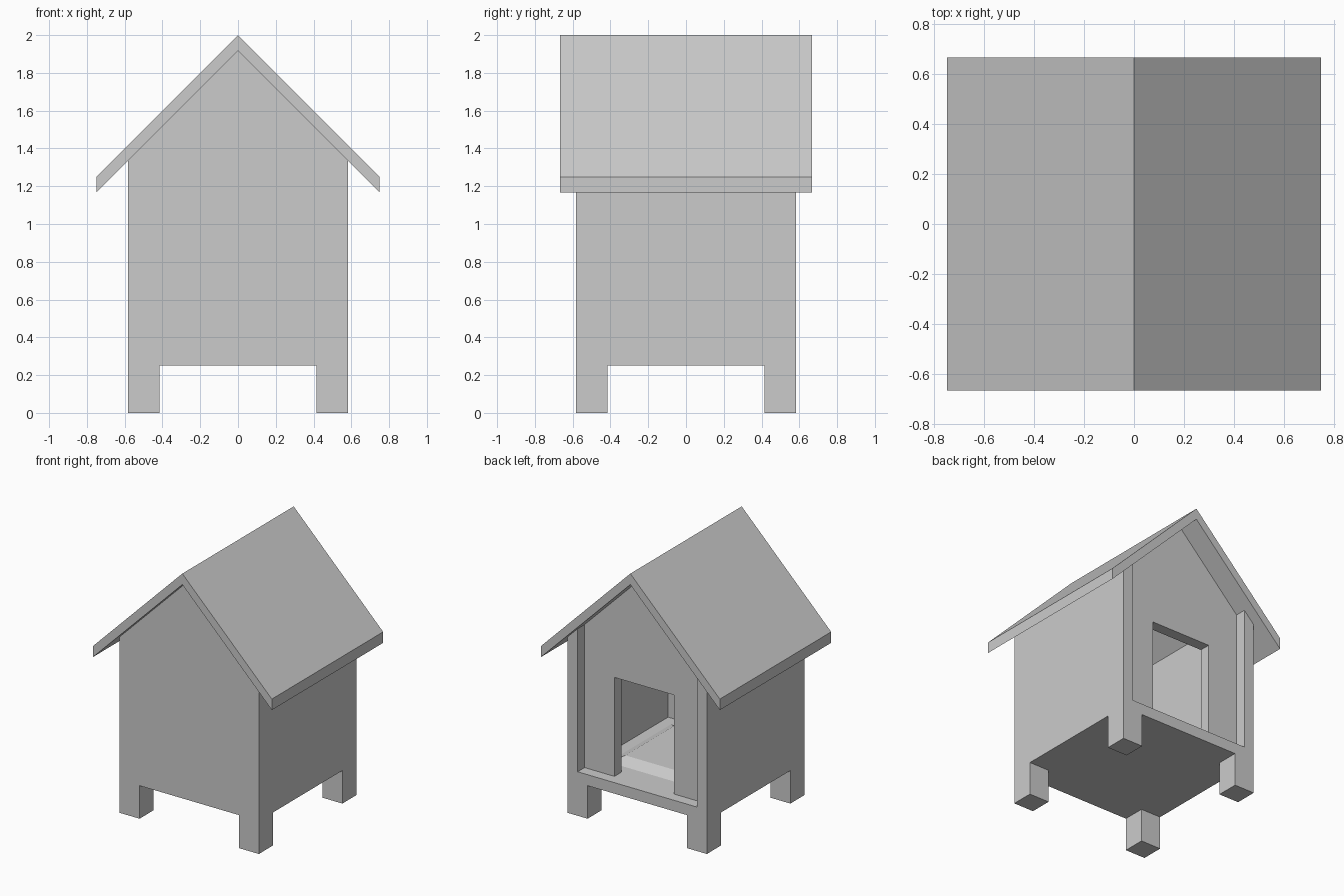
import bpy, bmesh

if "Cube" in bpy.data.objects:
    bpy.data.objects.remove(bpy.data.objects["Cube"])

U = 1 / 12  # the model sits on a twelfth-unit grid


def finish(name, bm):
    bmesh.ops.recalc_face_normals(bm, faces=bm.faces)
    mesh = bpy.data.meshes.new(name)
    bm.to_mesh(mesh)
    bm.free()
    obj = bpy.data.objects.new(name, mesh)
    bpy.context.collection.objects.link(obj)
    return obj


def extrude(name, profile, y0, y1):
    """Extrude an x-z profile (grid units) from y0 to y1."""
    bm = bmesh.new()
    face = bm.faces.new([bm.verts.new((x * U, y0 * U, z * U)) for x, z in profile])
    new = bmesh.ops.extrude_face_region(bm, geom=[face])["geom"]
    verts = [v for v in new if isinstance(v, bmesh.types.BMVert)]
    bmesh.ops.translate(bm, verts=verts, vec=(0, (y1 - y0) * U, 0))
    return finish(name, bm)


def box(name, x0, x1, y0, y1, z0, z1):
    return extrude(name, [(x0, z0), (x1, z0), (x1, z1), (x0, z1)], y0, y1)


# Floor slab and four corner legs
box("floor", -7, 7, -7, 7, 3, 4)
for sx, side in ((-1, "left"), (1, "right")):
    for y0, end in ((-7, "front"), (5, "back")):
        box(f"{end}_{side}_leg", sx * 5, sx * 7, y0, y0 + 2, 0, 3)
    # Side walls, cut to the roof slope
    extrude(f"{side}_wall", [(sx * 6, 4), (sx * 7, 4), (sx * 7, 16), (sx * 6, 17)], -6, 7)

# Solid front gable
extrude("front_wall", [(-7, 4), (7, 4), (7, 16), (0, 23), (-7, 16)], -7, -6)

# Recessed back gable with a doorway
extrude("back_wall", [(-6, 4), (-3, 4), (-3, 13), (3, 13), (3, 4), (6, 4),
                      (6, 17), (0, 23), (-6, 17)], 5, 6)

# Pitched roof
extrude("roof", [(-9, 14), (0, 23), (9, 14), (9, 15), (0, 24), (-9, 15)], -8, 8)

# Low bedding pad with sloped sides
pad = box("bedding", -5, 5, -5, 4, 4, 4.5)
for v in pad.data.vertices:
    if v.co.z > 4.25 * U:
        v.co.x += -U if v.co.x > 0 else U
        v.co.y += -U if v.co.y > 0 else U
